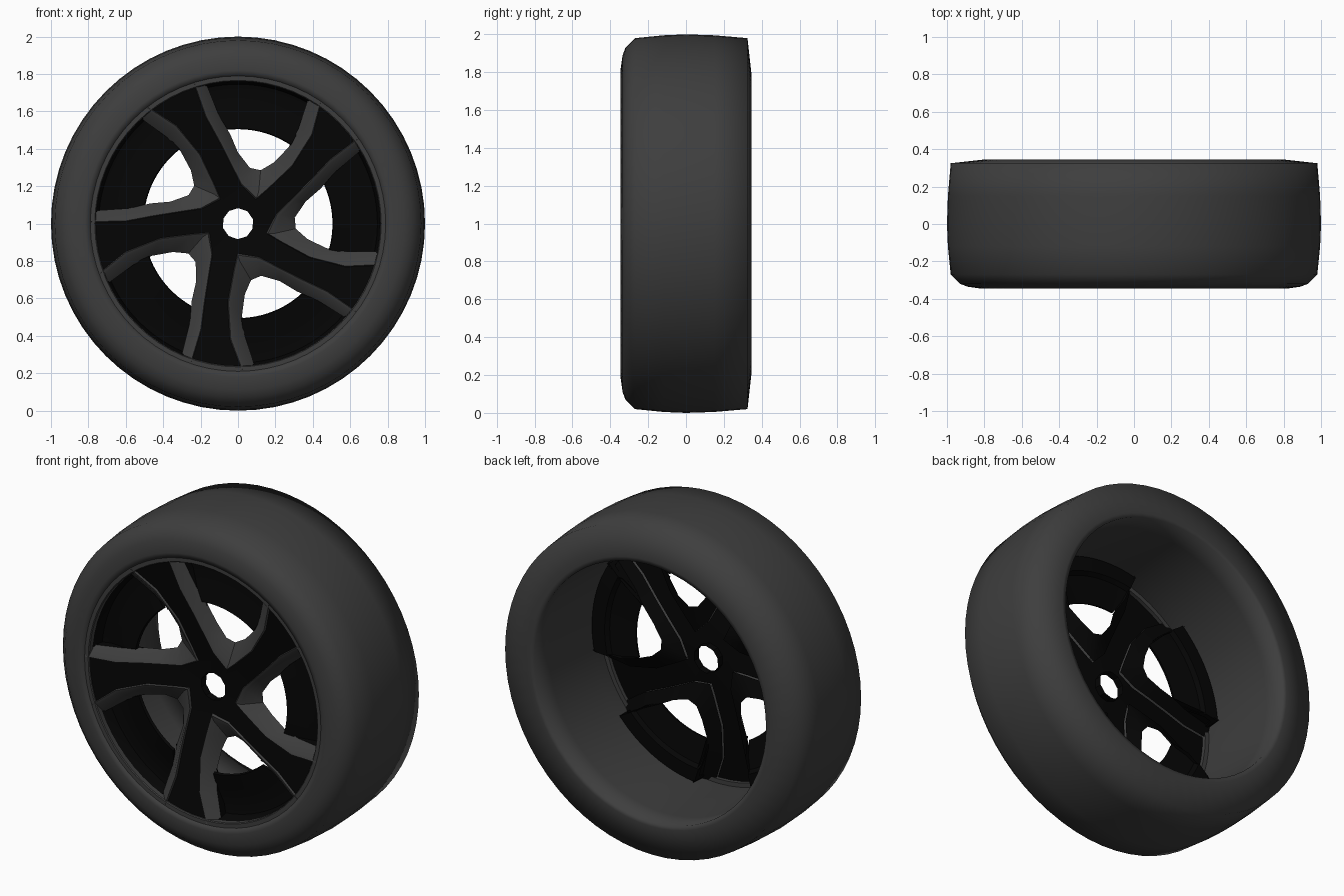
import bpy, bmesh
from math import sin, cos, radians, pi

if "Cube" in bpy.data.objects:
    bpy.data.objects.remove(bpy.data.objects["Cube"])


def material(name, value):
    m = bpy.data.materials.new(name)
    m.use_nodes = True
    col = (value, value, value, 1)
    m.diffuse_color = col
    m.node_tree.nodes["Principled BSDF"].inputs["Base Color"].default_value = col
    return m


GREY = material("dark grey", 0.048)
BLACK = material("gloss black", 0.0015)


def polar(r, deg, y):
    a = radians(deg)
    return (r * cos(a), y, 1 + r * sin(a))


def finish(name, bm, mats, angle):
    bmesh.ops.remove_doubles(bm, verts=bm.verts, dist=0.0005)
    bmesh.ops.recalc_face_normals(bm, faces=bm.faces)
    mesh = bpy.data.meshes.new(name)
    bm.to_mesh(mesh)
    bm.free()
    ob = bpy.data.objects.new(name, mesh)
    bpy.context.collection.objects.link(ob)
    for m in mats:
        mesh.materials.append(m)
    bpy.ops.object.select_all(action='DESELECT')
    ob.select_set(True)
    bpy.context.view_layer.objects.active = ob
    bpy.ops.object.shade_smooth_by_angle(angle=radians(angle))


def bridge(bm, rows):
    """Join neighbouring closed rings of vertices with quads."""
    for a, b in rows:
        for i in range(len(a)):
            j = (i + 1) % len(a)
            bm.faces.new((a[i], b[i], b[j], a[j]))


def revolve(name, section, angle, sides=64):
    bm = bmesh.new()
    rings = [[bm.verts.new(polar(r, i * 360 / sides, y)) for r, y in section]
             for i in range(sides)]
    bridge(bm, zip(rings, rings[1:] + rings[:1]))
    finish(name, bm, [GREY], angle)


# Tyre with rounded front shoulder and crisp inner lip
revolve("tyre", [(0.787, -0.30), (0.79, -0.338), (0.82, -0.345), (0.89, -0.335),
                 (0.93, -0.32), (0.98, -0.27), (0.995, -0.12), (1.0, 0.0),
                 (0.995, 0.15), (0.98, 0.325), (0.80, 0.345), (0.774, 0.342),
                 (0.777, 0.2), (0.777, -0.2)], 85)
# Flat rim ring round the spoke ends
revolve("rim_ring", [(0.761, -0.30), (0.761, -0.330), (0.766, -0.335),
                     (0.791, -0.335), (0.791, -0.30)], 35)

# Spoke outlines as (radius, degrees): black face edge and window edge
face_r = [(0.785, 107.5), (0.6, 107), (0.45, 103), (0.32, 97), (0.21, 86), (0.16, 53)]
face_l = [(0.785, 127.5), (0.62, 122), (0.42, 118.5), (0.24, 121), (0.16, 125)]
wind_r = [(0.785, 103), (0.59, 100), (0.48, 95), (0.38, 90), (0.305, 78), (0.31, 67)]
wind_l = [(0.785, 133), (0.6, 129.5), (0.49, 128.5), (0.38, 131.5), (0.31, 139)]
HOLE = 0.083


def face_y(r):
    return -0.24 - 0.085 * max(0, r - 0.16) / 0.62


def wall_y(r):
    return -0.2 - 0.09 * min(1, max(0, (r - 0.36) / 0.4))


def blend(face, wind, t, y):
    """Row of points between the face edge and the window edge."""
    return [polar(f[0] + (w[0] - f[0]) * t, f[1] + (w[1] - f[1]) * t, y(f, w))
            for f, w in zip(face, wind)]


levels = [
    (0.0, lambda f, w: face_y(f[0])),
    (0.06, lambda f, w: face_y(f[0]) - 0.012),
    (0.28, lambda f, w: face_y(f[0]) - 0.006),
    (1.0, lambda f, w: wall_y(w[0])),
    (1.0, lambda f, w: -0.198 if w[0] > 0.55 else -0.238),
    (0.0, lambda f, w: face_y(f[0]) + 0.015),
]


def add_spoke(bm, turn):
    def v(p):
        x, y, z = p
        z -= 1
        c, s = cos(turn), sin(turn)
        return bm.verts.new((x * c - z * s, y, 1 + x * s + z * c))

    def add(verts, mat):
        bm.faces.new(verts).material_index = mat

    right = [[v(p) for p in blend(face_r, wind_r, t, y)] for t, y in levels]
    left = [[v(p) for p in blend(face_l, wind_l, t, y)] for t, y in levels]
    bore, bore_back = [[v(polar(HOLE, a, y)) for a in (53, 89, 125)]
                       for y in (-0.235, -0.19)]
    # black face of the spoke shell, joined to the hub
    R, L = right[0], left[0]
    for i in range(3):
        add((R[i], R[i + 1], L[i + 1], L[i]), 1)
    add((R[4], R[5], bore[0], bore[1]), 1)
    add((R[3], R[4], bore[1], bore[2], L[4], L[3]), 1)
    for i in range(2):
        add((bore[i], bore[i + 1], bore_back[i + 1], bore_back[i]), 1)
    for side in (right, left):
        # raised grey edge and sloping window wall, lined in black behind
        for a, b, mat in ((0, 1, 0), (1, 2, 0), (2, 3, 0), (3, 5, 1)):
            a, b = side[a], side[b]
            for i in range(len(a) - 1):
                add((a[i], a[i + 1], b[i + 1], b[i]), mat)
        # black end walls of the recessed panels
        for i in range(2):
            add((side[3][i], side[3][i + 1], side[4][i + 1], side[4][i]), 1)


bm = bmesh.new()
for k in range(5):
    add_spoke(bm, 2 * pi * k / 5)
finish("spokes_and_hub", bm, [GREY, BLACK], 35)

# Recessed black panels closing the outer part of each window,
# as (radius, depth) round the section; the ends follow the spoke sides
panel = [(0.768, -0.31), (0.758, -0.30), (0.745, -0.235), (0.69, -0.225),
         (0.60, -0.243), (0.51, -0.262), (0.505, -0.245),
         (0.60, -0.225), (0.66, -0.215), (0.68, -0.195), (0.768, -0.2)]
STEPS = 12


def panel_angle(r, t):
    k = min(1, max(0, (r - 0.5) / 0.1))
    m = max(0, (r - 0.6) / 0.175)
    start = 95.5 + 4.5 * k + 3 * m + 0.6
    end = 56.5 + 1.0 * k + 3.5 * m - 0.6
    return start + (end - start) * t


for k in range(5):
    bm = bmesh.new()
    rows = [[bm.verts.new(polar(r, panel_angle(r, i / STEPS) + 72 * k, y)) for r, y in panel]
            for i in range(STEPS + 1)]
    bridge(bm, zip(rows, rows[1:]))
    bm.faces.new(rows[0])
    bm.faces.new(rows[-1])
    finish("window_panel_%d" % (k + 1), bm, [BLACK], 35)
